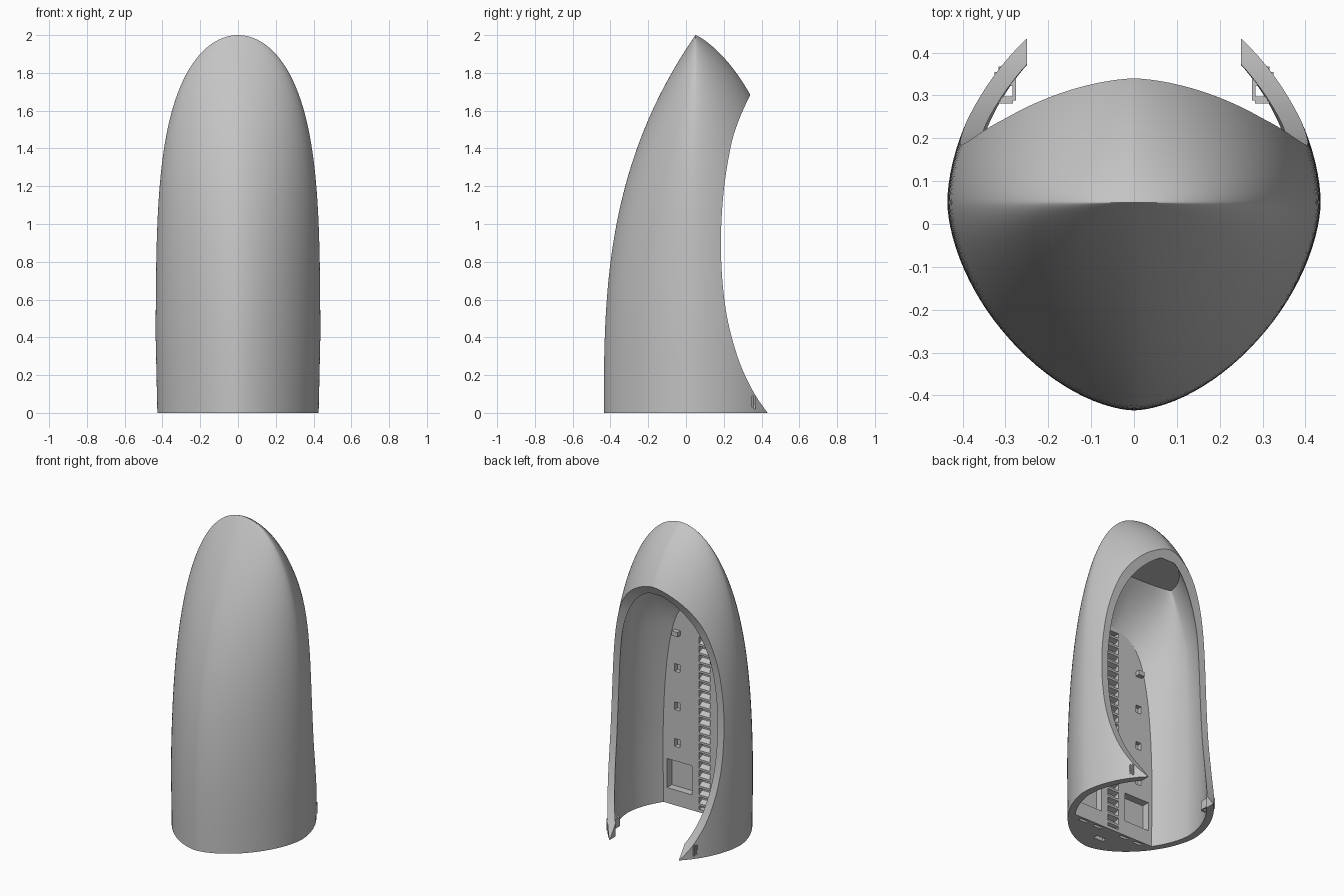
import bpy, bmesh, math
from mathutils import Vector

if "Cube" in bpy.data.objects:
    bpy.data.objects.remove(bpy.data.objects["Cube"])

CY = 0.05          # y of the ridge line
PANEL_Y = -0.19    # flat inner panel

grey = bpy.data.materials.new("plain grey")
grey.diffuse_color = (0.55, 0.55, 0.55, 1)
grey.use_nodes = True
grey.node_tree.nodes["Principled BSDF"].inputs["Base Color"].default_value = grey.diffuse_color


def finish(bm, name, helper=False):
    bmesh.ops.recalc_face_normals(bm, faces=bm.faces)
    mesh = bpy.data.meshes.new(name)
    bm.to_mesh(mesh)
    bm.free()
    ob = bpy.data.objects.new(name, mesh)
    bpy.context.collection.objects.link(ob)
    mesh.materials.append(grey)
    ob.hide_render = helper
    return ob


def section(z, inset, n=112):
    """Rounded, slightly pointed outline at height z; the inner wall thickens near its ceiling."""
    t = min(max(z / 2, 0), 1)
    extra = 0.15 * (max(0, z - 1.2) / 0.43) ** 2 if inset else 0
    w = 0.436 * math.sqrt(1 - t ** 4.6) - 0.009 * max(0, 1 - t / 0.2) - inset - 0.35 * extra
    front = 0.485 * (1 - t ** 2.85) - inset - extra
    back = 0.5 * (1 - t ** 4.1) ** 0.8 - inset
    pts = []
    for i in range(n):
        a = 2 * math.pi * i / n
        c, s = math.cos(a), math.sin(a)
        p = 1.8 - 0.32 * t * t if s > 0 else 1.7
        x = w * math.copysign(abs(c) ** (2 / p), c)
        y = (back if s > 0 else front) * math.copysign(abs(s) ** (2 / p), s)
        pts.append(Vector((x, CY + y, z)))
    return pts


def loft(levels, inset, tip=None):
    bm = bmesh.new()
    rings = [[bm.verts.new(p) for p in section(z, inset)] for z in levels]
    n = len(rings[0])
    for a, b in zip(rings, rings[1:]):
        for i in range(n):
            j = (i + 1) % n
            bm.faces.new((a[i], a[j], b[j], b[i]))
    bm.faces.new(rings[0][::-1])
    if tip:
        top = bm.verts.new(tip)
        for i in range(n):
            bm.faces.new((rings[-1][i], rings[-1][(i + 1) % n], top))
    else:
        bm.faces.new(rings[-1])
    return bm


def add_box(bm, x0, x1, y0, y1, z0, z1):
    v = [bm.verts.new((x, y, z)) for z in (z0, z1)
         for x, y in ((x0, y0), (x1, y0), (x1, y1), (x0, y1))]
    for f in ((3, 2, 1, 0), (4, 5, 6, 7), (0, 1, 5, 4), (1, 2, 6, 5), (2, 3, 7, 6), (3, 0, 4, 7)):
        bm.faces.new([v[i] for i in f])


def extrude_x(bm, outline, x0, x1):
    """Prism along x from a (y, z) outline."""
    a = [bm.verts.new((x0, y, z)) for y, z in outline]
    b = [bm.verts.new((x1, y, z)) for y, z in outline]
    bm.faces.new(a)
    bm.faces.new(b[::-1])
    for i in range(len(a)):
        j = (i + 1) % len(a)
        bm.faces.new((a[i], b[i], b[j], a[j]))


def smooth_path(p, steps=8):
    out = []
    for i in range(1, len(p) - 2):
        a, b, c, d = (Vector(q) for q in p[i - 1:i + 3])
        for k in range(steps):
            t = k / steps
            out.append(0.5 * (2 * b + (c - a) * t + (2 * a - 5 * b + 4 * c - d) * t * t
                              + (3 * b - a - 3 * c + d) * t ** 3))
    return out + [Vector(p[-2])]


def cut(target, cutter):
    m = target.modifiers.new("cut", 'BOOLEAN')
    m.operation = 'DIFFERENCE'
    m.solver = 'EXACT'
    m.object = cutter
    bpy.context.view_layer.objects.active = target
    bpy.ops.object.modifier_apply(modifier=m.name)
    bpy.data.objects.remove(cutter)


# Outer shell, levels packed towards the tip
levels = [2 * math.sin(math.pi / 2 * i / 48) for i in range(47)] + [1.9975, 1.9995]
shell = finish(loft(levels, 0.0, (0, CY, 2)), "shell")

# Hollow with a flat ceiling and a flat panel at the front
bm = loft([-0.1] + [1.625 * i / 36 for i in range(37)], 0.045)
bmesh.ops.bisect_plane(bm, geom=bm.verts[:] + bm.edges[:] + bm.faces[:], dist=1e-5,
                       plane_co=(0, PANEL_Y, 0), plane_no=(0, -1, 0), clear_outer=True)
bmesh.ops.holes_fill(bm, edges=[e for e in bm.edges if e.is_boundary], sides=0)
cut(shell, finish(bm, "hollow_cutter", True))

# Curved opening at the back
edge = smooth_path([(0.53, -0.12), (0.48, -0.06), (0.432, 0), (0.352, 0.12), (0.272, 0.3),
                    (0.21, 0.55), (0.185, 0.85), (0.197, 1.15), (0.235, 1.4),
                    (0.276, 1.54), (0.338, 1.68), (0.40, 1.80), (0.46, 1.92)])
bm = bmesh.new()
extrude_x(bm, [(p.x, p.y) for p in edge] + [(0.9, 1.80), (0.9, -0.06)], -0.7, 0.7)
cut(shell, finish(bm, "opening_cutter", True))

# Blunt ends on the two rear tips
bm = bmesh.new()
add_box(bm, -0.25, 0.25, 0.30, 0.7, -0.1, 0.4)
cut(shell, finish(bm, "tip_cutter", True))

# Pockets in the panel, rack channel and slots in the base
bm = bmesh.new()
front = PANEL_Y + 0.02
for s in (-1, 1):
    for z in (0.41, 0.65, 0.90):
        add_box(bm, s * 0.195 - 0.02, s * 0.195 + 0.02, PANEL_Y - 0.03, front, z - 0.025, z + 0.025)
    add_box(bm, s * 0.18 - 0.09, s * 0.18 + 0.09, PANEL_Y - 0.05, front, 0.10, 0.29)
    add_box(bm, s * 0.21 - 0.03, s * 0.21 + 0.03, PANEL_Y - 0.035, PANEL_Y - 0.015, -0.02, 0.03)
    add_box(bm, s * 0.10 - 0.03, s * 0.10 + 0.03, PANEL_Y - 0.035, PANEL_Y - 0.015, -0.02, 0.03)
add_box(bm, -0.035, 0.035, -0.33, -0.30, -0.02, 0.03)
add_box(bm, -0.04, 0.04, PANEL_Y - 0.035, front, 0.02, 1.36)
cut(shell, finish(bm, "pocket_cutter", True))

bpy.ops.object.select_all(action='DESELECT')
shell.select_set(True)
bpy.context.view_layer.objects.active = shell
bpy.ops.object.shade_smooth_by_angle(angle=math.radians(30))

# Toothed rack set into the channel
bm = bmesh.new()
pitch = 0.058
for i in range(23):
    z = 0.03 + i * pitch
    extrude_x(bm, [(PANEL_Y - 0.037, z), (PANEL_Y - 0.002, z + 0.012),
                   (PANEL_Y - 0.002, z + 0.026), (PANEL_Y - 0.037, z + 0.044)], -0.041, 0.041)
finish(bm, "rack")

# Small pegs high on the panel
bm = bmesh.new()
for s in (-1, 1):
    add_box(bm, s * 0.195 - 0.022, s * 0.195 + 0.022, PANEL_Y - 0.005, PANEL_Y + 0.03, 1.12, 1.15)
finish(bm, "panel_pegs")

# Latch bracket with a square eye inside each rear tip
for s, side in ((-1, "left"), (1, "right")):
    bm = bmesh.new()
    cx = s * 0.30
    for k in (-1, 1):
        add_box(bm, cx + k * 0.021 - 0.004, cx + k * 0.021 + 0.004, 0.288, 0.33, 0.03, 0.09)
    add_box(bm, cx - 0.018, cx + 0.018, 0.281, 0.297, 0.03, 0.09)
    add_box(bm, cx - 0.025, cx + 0.025, 0.322, 0.355, 0.03, 0.09)
    add_box(bm, cx - 0.016, cx + 0.016, 0.332, 0.368, 0.02, 0.093)
    finish(bm, side + "_latch")
